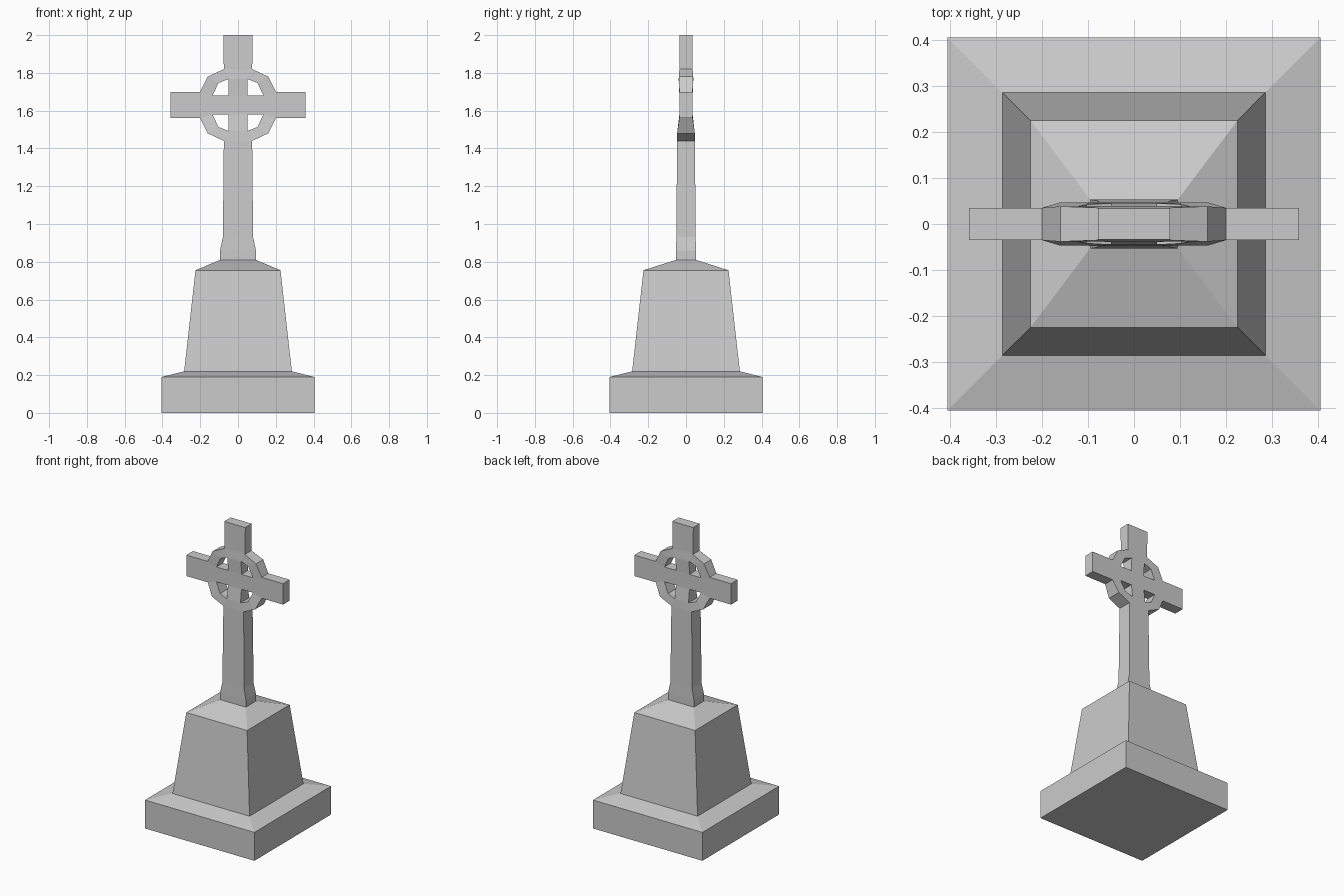
import bpy, bmesh

if "Cube" in bpy.data.objects:
    bpy.data.objects.remove(bpy.data.objects["Cube"])

CZ = 1.63  # height of the cross centre


def make_object(name, bm):
    bmesh.ops.remove_doubles(bm, verts=bm.verts, dist=1e-4)
    bmesh.ops.recalc_face_normals(bm, faces=bm.faces)
    me = bpy.data.meshes.new(name)
    bm.to_mesh(me)
    bm.free()
    ob = bpy.data.objects.new(name, me)
    bpy.context.collection.objects.link(ob)
    return ob


def loft(name, rings):
    """Stack of rectangular rings (half x, half y, z), closed below, open above."""
    bm = bmesh.new()
    loops = [[bm.verts.new((sx * x, sy * y, z))
              for sx, sy in ((-1, -1), (1, -1), (1, 1), (-1, 1))]
             for x, y, z in rings]
    bm.faces.new(loops[0][::-1])
    for a, b in zip(loops, loops[1:]):
        for i in range(4):
            j = (i + 1) % 4
            bm.faces.new((a[i], a[j], b[j], b[i]))
    return make_object(name, bm)


def half_depth(z):
    """Half thickness of the cross, tapering upwards."""
    keys = [(0.81, 0.053), (0.86, 0.053), (0.93, 0.051), (1.48, 0.047),
            (1.56, 0.035), (1.70, 0.035), (1.77, 0.039), (1.82, 0.035), (2.0, 0.034)]
    for (z0, d0), (z1, d1) in zip(keys, keys[1:]):
        if z <= z1:
            return d0 + (d1 - d0) * max(0, z - z0) / (z1 - z0)
    return keys[-1][1]


# stepped pedestal with sloping ledges
loft("pedestal", [(0.405, 0.405, 0), (0.405, 0.405, 0.19), (0.285, 0.285, 0.22),
                  (0.225, 0.225, 0.755), (0.095, 0.053, 0.81)])

# front pattern of one quarter of the ringed cross, relative to its centre
C = (0.05, 0.05)
H1, H2, H3 = (0.135, 0.05), (0.103, 0.117), (0.05, 0.137)   # ring inside
O1, O2, O3 = (0.20, 0.07), (0.16, 0.15), (0.075, 0.19)      # ring outside
quarter = [
    [(0, 0), (0.05, 0), C, (0, 0.05)],
    [(0.05, 0), (0.135, 0), H1, C],
    [(0.135, 0), (0.20, 0), O1, H1],
    [(0.20, 0), (0.358, 0), (0.358, 0.07), O1],
    [H1, O1, O2, H2],
    [H2, O2, O3, H3],
    [(0, 0.05), C, H3, (0, 0.137)],
    [(0, 0.137), H3, O3, (0, 0.19)],
]
top_arm = [[(0, 0.19), O3, (0.078, 0.37), (0, 0.37)]]
shaft = [[(0, -0.19), (0.075, -0.19), (0.08, -0.70), (0, -0.70)],
         [(0, -0.70), (0.08, -0.70), (0.095, -0.77), (0, -0.77)],
         [(0, -0.77), (0.095, -0.77), (0.095, -0.82), (0, -0.82)]]
cells = quarter + [[(x, -z) for x, z in f] for f in quarter] + top_arm + shaft

# celtic cross: mirrored front sheet, copied to the back and joined by side walls
bm = bmesh.new()
for s in (1, -1):
    for f in cells:
        bm.faces.new([bm.verts.new((s * x, -half_depth(CZ + z), CZ + z)) for x, z in f])
bmesh.ops.remove_doubles(bm, verts=bm.verts, dist=1e-4)
rim = [e for e in bm.edges if e.is_boundary
       and not all(v.co.z < 0.811 for v in e.verts)]
faces = list(bm.faces)
back = {v: bm.verts.new((v.co.x, -v.co.y, v.co.z)) for v in list(bm.verts)}
for f in faces:
    bm.faces.new([back[v] for v in reversed(f.verts)])
for e in rim:
    a, b = e.verts
    bm.faces.new((a, b, back[b], back[a]))
make_object("ringed_cross", bm)
